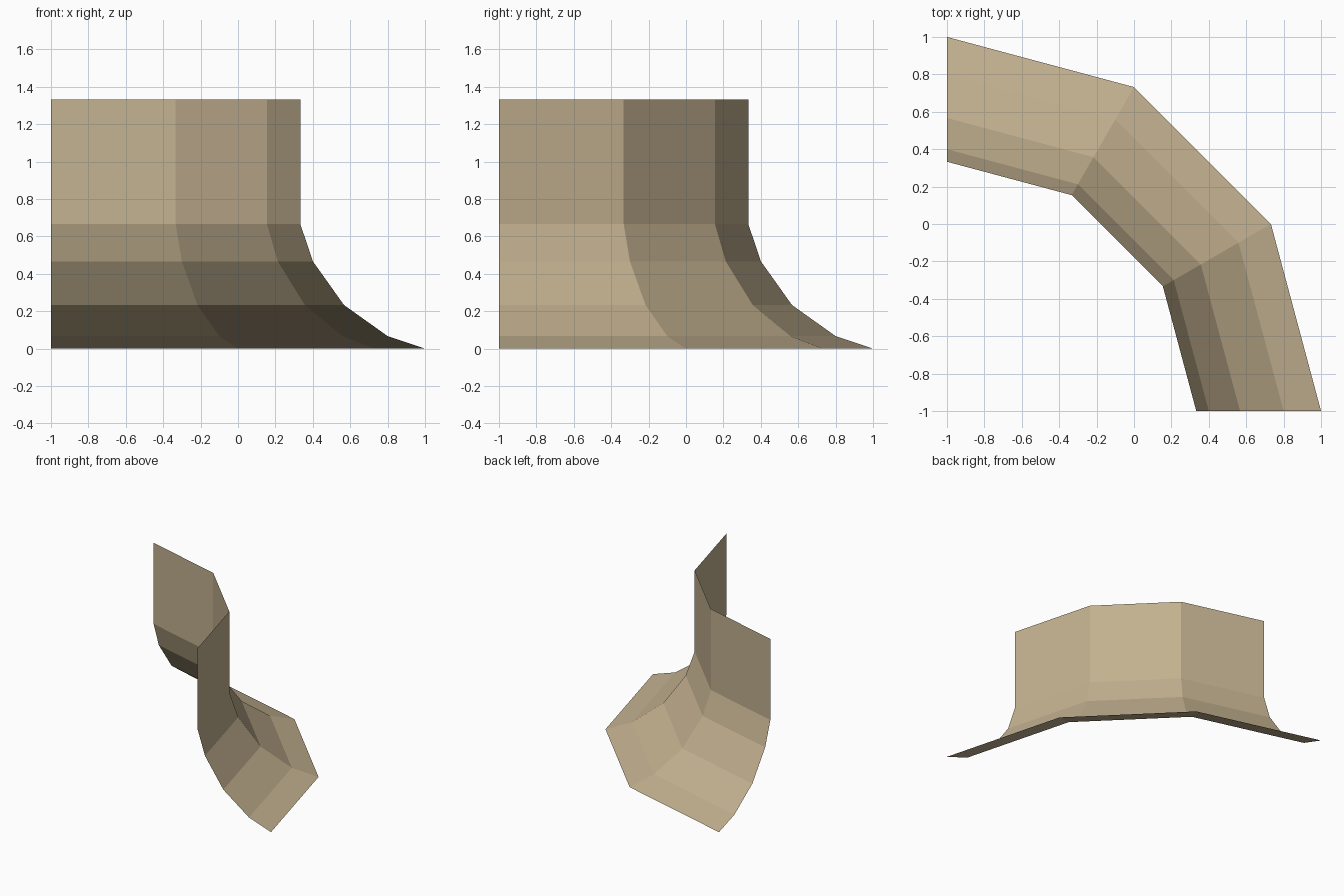
import bpy
import bmesh
import math
from mathutils import Vector

cube = bpy.data.objects.get("Cube")
if cube:
    bpy.data.objects.remove(cube, do_unlink=True)

# Tan material
tan = bpy.data.materials.new("tan")
tan.use_nodes = True
colour = (0.546, 0.44, 0.279, 1.0)
tan.diffuse_color = colour
shader = next(n for n in tan.node_tree.nodes if n.type == "BSDF_PRINCIPLED")
shader.inputs["Base Color"].default_value = colour
shader.inputs["Roughness"].default_value = 0.9

# Wall section: flared foot rising into an upright wall (radius, height)
section = [(2, 0), (1.8, 0.067), (1.567, 0.233), (1.4, 0.467),
           (1.333, 0.667), (1.333, 1.333)]
corner = Vector((-1, -1, 0))

# Sweep the section a quarter turn around the corner in three segments
bm = bmesh.new()
verts = [bm.verts.new(corner + Vector((r, 0, z))) for r, z in section]
edges = [bm.edges.new(pair) for pair in zip(verts, verts[1:])]
bmesh.ops.spin(bm, geom=verts + edges, cent=corner, axis=(0, 0, 1),
               angle=math.pi / 2, steps=3, use_duplicate=False)
bmesh.ops.remove_doubles(bm, verts=bm.verts[:], dist=0.0001)

# Faces look outward, away from the corner
bm.normal_update()
for face in bm.faces:
    away = face.calc_center_median() - corner
    away.z = 0
    if face.normal.dot(away) < 0:
        face.normal_flip()
    face.smooth = False

mesh = bpy.data.meshes.new("curved_flared_wall")
bm.to_mesh(mesh)
bm.free()
mesh.materials.append(tan)
wall = bpy.data.objects.new("curved_flared_wall", mesh)
bpy.context.collection.objects.link(wall)
